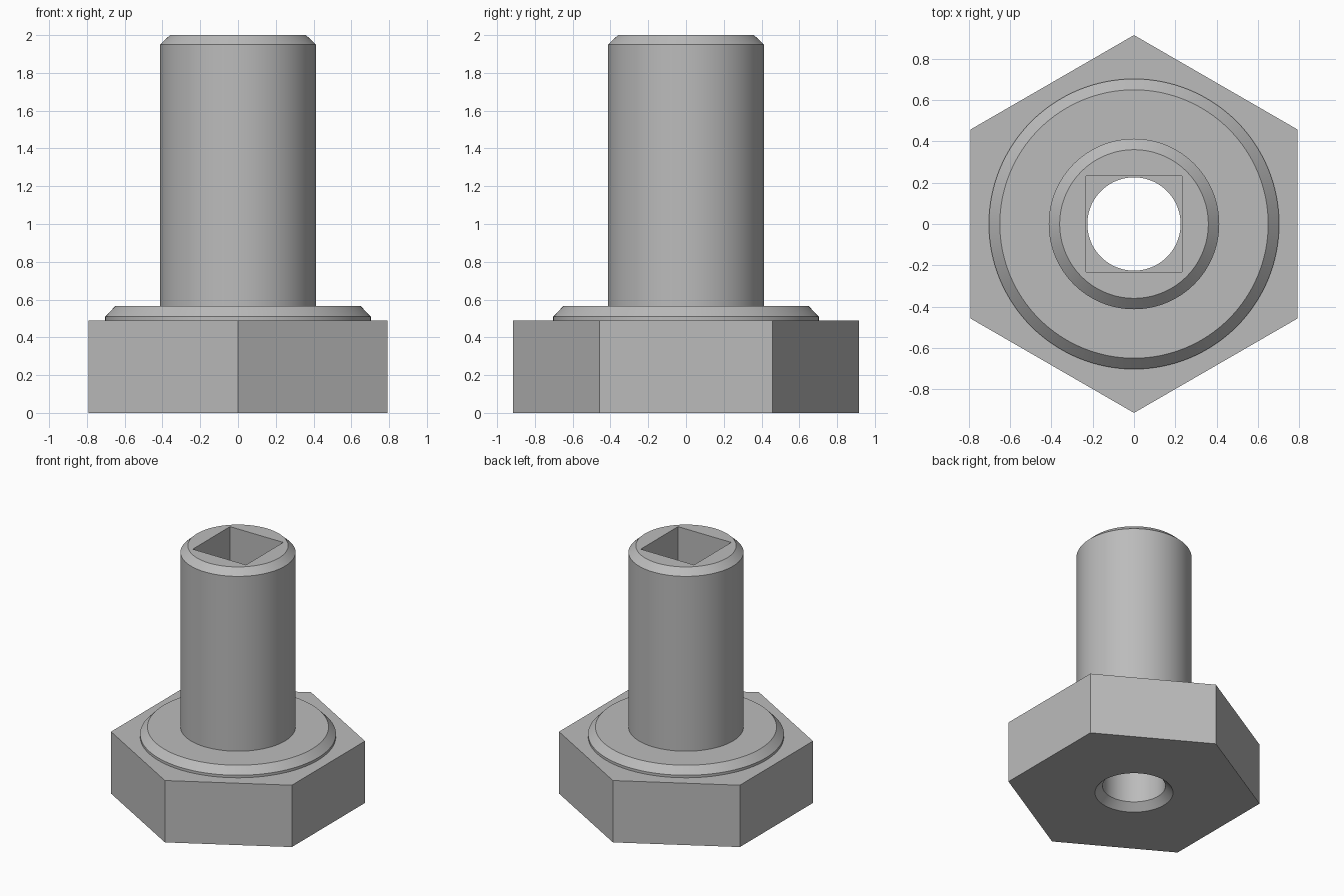
import bpy
import bmesh
from math import cos, sin, pi

if "Cube" in bpy.data.objects:
    bpy.data.objects.remove(bpy.data.objects["Cube"], do_unlink=True)

steel = bpy.data.materials.new("grey steel")
steel.use_nodes = True
GREY = (0.5, 0.5, 0.5, 1)
steel.diffuse_color = GREY
steel.node_tree.nodes["Principled BSDF"].inputs["Base Color"].default_value = GREY


def lathe(name, profile, sides, turn=0.0):
    """Closed solid from (radius, height) pairs listed bottom to top."""
    bm = bmesh.new()
    rings = []
    for r, z in profile:
        angles = [turn + 2 * pi * i / sides for i in range(sides)]
        rings.append([bm.verts.new((r * cos(a), r * sin(a), z)) for a in angles])
    for low, high in zip(rings, rings[1:]):
        for i in range(sides):
            j = (i + 1) % sides
            bm.faces.new((low[i], low[j], high[j], high[i]))
    bm.faces.new(rings[0][::-1])
    bm.faces.new(rings[-1])
    mesh = bpy.data.meshes.new(name)
    bm.to_mesh(mesh)
    bm.free()
    mesh.materials.append(steel)
    obj = bpy.data.objects.new(name, mesh)
    bpy.context.collection.objects.link(obj)
    return obj


def combine(target, tool, operation):
    """Apply a boolean and discard the tool solid."""
    mod = target.modifiers.new(tool.name, "BOOLEAN")
    mod.operation = operation
    mod.solver = "EXACT"
    mod.object = tool
    bpy.context.view_layer.objects.active = target
    bpy.ops.object.modifier_apply(modifier=mod.name)
    bpy.data.objects.remove(tool, do_unlink=True)


# Hexagonal head with points towards front and back
bolt = lathe("hex_bolt", [(0.915, 0), (0.915, 0.49)], 6, pi / 2)

# Chamfered washer face and shank
shank = lathe("washer_face_and_shank", [
    (0.703, 0.3), (0.703, 0.51), (0.65, 0.565), (0.413, 0.565),
    (0.413, 1.95), (0.36, 2)], 128)
combine(bolt, shank, "UNION")

# Through bore, countersunk underneath
bore = lathe("bore_cutter", [(0.33, -0.05), (0.226, 0.054), (0.226, 1.5)], 128)
combine(bolt, bore, "DIFFERENCE")

# Square drive socket in the shank end
socket = lathe("socket_cutter", [(0.33, 1.25), (0.33, 2.1)], 4, pi / 4)
combine(bolt, socket, "DIFFERENCE")

# Smooth round walls, crisp edges
bpy.ops.object.select_all(action="DESELECT")
bolt.select_set(True)
bpy.context.view_layer.objects.active = bolt
bpy.ops.object.shade_smooth_by_angle(angle=pi / 6)
